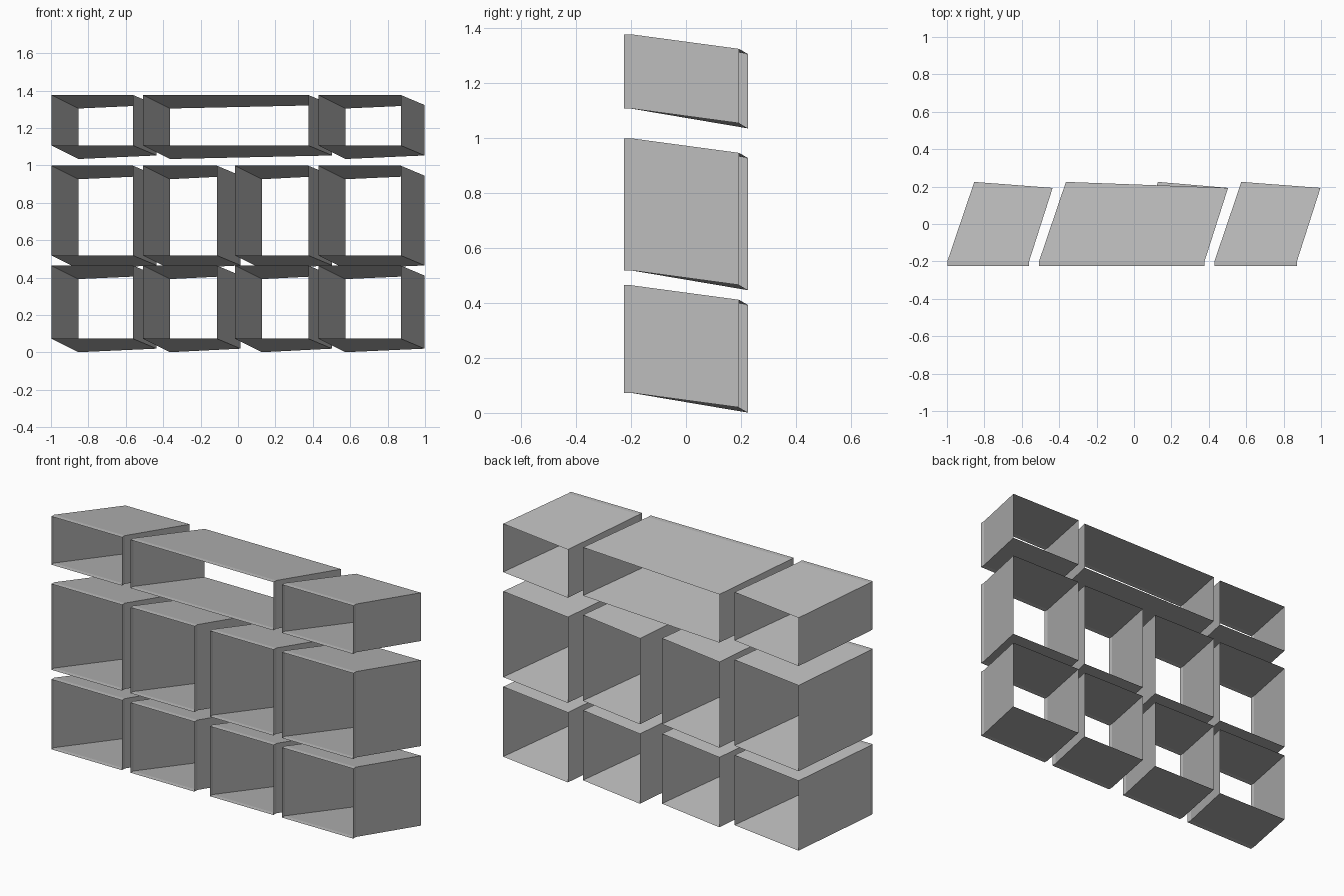
import bpy
import bmesh

cube = bpy.data.objects.get("Cube")
if cube:
    bpy.data.objects.remove(cube, do_unlink=True)

# One plain grey for every cell
grey = bpy.data.materials.new("mid_grey")
grey.use_nodes = True
colour = (0.5, 0.5, 0.5, 1)
grey.diffuse_color = colour
grey.node_tree.nodes["Principled BSDF"].inputs["Base Color"].default_value = colour

FRONT, LIP = -0.225, -0.2
BACK_LEFT = (0.144, 0.225, -0.072)    # skew of the edge at the -x side
BACK_RIGHT = (0.126, 0.193, -0.053)   # skew of the edge at the +x side


def open_cell(name, x0, x1, z0, z1):
    """Thin sleeve, open at both ends: straight front lip, then a skewed body."""
    corners = [(x0, z0), (x1, z0), (x1, z1), (x0, z1)]
    bm = bmesh.new()
    rings = [[bm.verts.new((x, y, z)) for x, z in corners] for y in (FRONT, LIP)]
    back = []
    for x, z in corners:
        dx, y, dz = BACK_LEFT if x == x0 else BACK_RIGHT
        back.append(bm.verts.new((x + dx, y, z + dz)))
    rings.append(back)
    for a, b in zip(rings, rings[1:]):
        for i in range(4):
            j = (i + 1) % 4
            bm.faces.new((a[i], b[i], b[j], a[j])).normal_flip()
    bm.normal_update()
    # Walls face outward
    cx, cz = (x0 + x1) / 2, (z0 + z1) / 2
    for f in bm.faces:
        c = f.calc_center_median()
        if f.normal.x * (c.x - cx) + f.normal.z * (c.z - cz) < 0:
            f.normal_flip()
    mesh = bpy.data.meshes.new(name)
    bm.to_mesh(mesh)
    bm.free()
    mesh.materials.append(grey)
    bpy.context.collection.objects.link(bpy.data.objects.new(name, mesh))


# Column spans and row heights of the shelf
far_right, mid_right = (-0.998, -0.561), (-0.508, -0.112)
mid_left, far_left = (-0.016, 0.377), (0.43, 0.871)
wide = (mid_right[0], mid_left[1])
four = [("far_right", far_right), ("mid_right", mid_right),
        ("mid_left", mid_left), ("far_left", far_left)]
three = [("far_right", far_right), ("wide", wide), ("far_left", far_left)]
rows = [("bottom", 0.073, 0.464, four),
        ("middle", 0.518, 0.998, four),
        ("top", 1.106, 1.376, three)]

for row, z0, z1, columns in rows:
    for column, (x0, x1) in columns:
        open_cell(f"{row}_{column}_cell", x0, x1, z0, z1)
